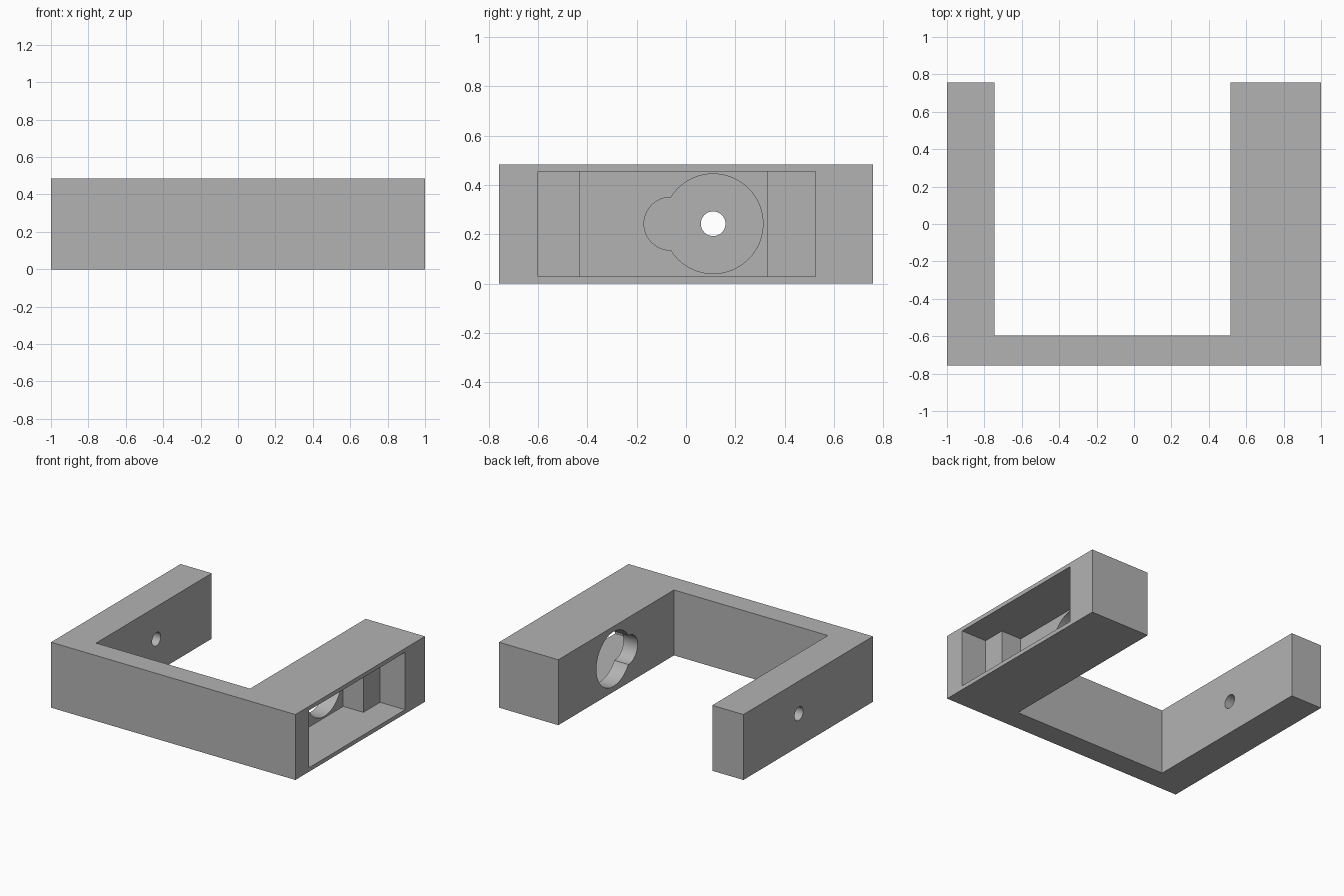
import bpy
import bmesh
from math import pi, radians
from mathutils import Matrix, Vector

if "Cube" in bpy.data.objects:
    bpy.data.objects.remove(bpy.data.objects["Cube"], do_unlink=True)

HEIGHT, DEPTH = 0.484, 0.757
MID_Z, HOLE_Y = 0.243, 0.11

grey = bpy.data.materials.new("plain_grey")
grey.use_nodes = True
grey.diffuse_color = (0.45, 0.45, 0.45, 1)
grey.node_tree.nodes["Principled BSDF"].inputs["Base Color"].default_value = grey.diffuse_color


def make_object(name, bm):
    bmesh.ops.recalc_face_normals(bm, faces=bm.faces)
    mesh = bpy.data.meshes.new(name)
    bm.to_mesh(mesh)
    bm.free()
    mesh.materials.append(grey)
    obj = bpy.data.objects.new(name, mesh)
    bpy.context.collection.objects.link(obj)
    return obj


def box(name, low, high):
    low, high = Vector(low), Vector(high)
    bm = bmesh.new()
    place = Matrix.Translation((low + high) / 2) @ Matrix.Diagonal((*(high - low), 1))
    bmesh.ops.create_cube(bm, size=1, matrix=place)
    return make_object(name, bm)


def bore(name, x0, x1, y, radius, sides=64):
    bm = bmesh.new()
    place = Matrix.Translation(((x0 + x1) / 2, y, MID_Z)) @ Matrix.Rotation(pi / 2, 4, "Y")
    bmesh.ops.create_cone(bm, cap_ends=True, segments=sides, radius1=radius,
                          radius2=radius, depth=x1 - x0, matrix=place)
    return make_object(name, bm)


# U-shaped body: thin left-hand arm, front bar and wide arm with the pocket
outline = [(-1, -DEPTH), (1, -DEPTH), (1, DEPTH), (0.515, DEPTH),
           (0.515, -0.595), (-0.745, -0.595), (-0.745, DEPTH), (-1, DEPTH)]
bm = bmesh.new()
base = bm.faces.new([bm.verts.new((x, y, 0)) for x, y in outline])
top = bmesh.ops.extrude_face_region(bm, geom=[base])["geom"]
bmesh.ops.translate(bm, vec=(0, 0, HEIGHT),
                    verts=[v for v in top if isinstance(v, bmesh.types.BMVert)])
bracket = make_object("bracket_body", bm)

# Stepped pocket, keyhole opening and small through hole
cutters = [
    box("pocket_cutter", (0.795, -0.60, 0.03), (1.1, 0.525, 0.454)),
    box("deep_pocket_cutter", (0.63, -0.43, 0.03), (0.9, 0.33, 0.454)),
    bore("keyhole_cutter", 0.45, 0.72, HOLE_Y, 0.202),
    bore("keyhole_notch_cutter", 0.45, 0.71, -0.063, 0.107),
    bore("small_hole_cutter", -1.1, -0.7, HOLE_Y, 0.05, 48),
]
bpy.context.view_layer.objects.active = bracket
for cutter in cutters:
    cutter.hide_render = True
    mod = bracket.modifiers.new(cutter.name, "BOOLEAN")
    mod.operation = "DIFFERENCE"
    mod.solver = "EXACT"
    mod.object = cutter
    bpy.ops.object.modifier_apply(modifier=mod.name)
    bpy.data.objects.remove(cutter, do_unlink=True)

# Smooth bores, crisp edges
bpy.ops.object.select_all(action="DESELECT")
bracket.select_set(True)
bpy.ops.object.shade_smooth_by_angle(angle=radians(30))
